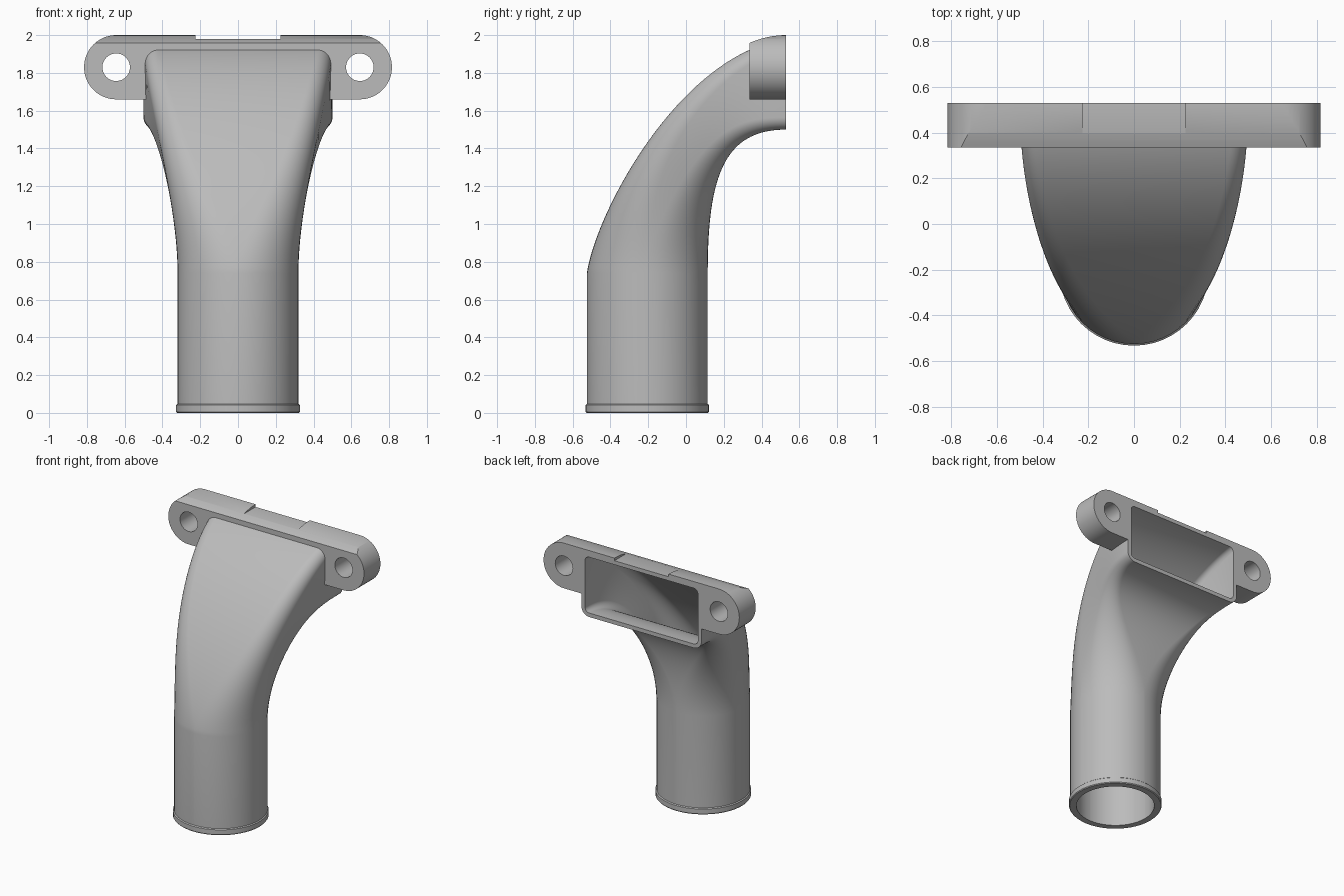
import bpy, bmesh, math
from mathutils import Vector

cube = bpy.data.objects.get("Cube")
if cube:
    bpy.data.objects.remove(cube, do_unlink=True)

grey = bpy.data.materials.new("plain grey")
grey.use_nodes = True
grey.diffuse_color = (0.5, 0.5, 0.5, 1)
grey.node_tree.nodes["Principled BSDF"].inputs["Base Color"].default_value = (0.5, 0.5, 0.5, 1)

RADIUS, AXIS_Y, BEND_Z = 0.32, -0.205, 0.74
BACK_Y, FLANGE_Y = 0.53, 0.335
# Side profiles of the bend, as cubic curves in (y, z)
FRONT = [(-0.525, BEND_Z), (-0.475, 1.07), (-0.03, 1.9), (BACK_Y, 1.98)]
REAR = [(0.115, BEND_Z), (0.115, 1.25), (0.2, 1.5), (BACK_Y, 1.5)]


def make_object(name, bm):
    bmesh.ops.recalc_face_normals(bm, faces=bm.faces)
    mesh = bpy.data.meshes.new(name)
    bm.to_mesh(mesh)
    bm.free()
    mesh.materials.append(grey)
    ob = bpy.data.objects.new(name, mesh)
    bpy.context.collection.objects.link(ob)
    return ob


def bezier(points, t):
    a, b, c, d = (Vector((0, y, z)) for y, z in points)
    u = 1 - t
    return a * u**3 + b * 3 * u * u * t + c * 3 * u * t * t + d * t**3


def rounded_section(centre, across, a, b, r, steps=12):
    """Rounded rectangle with half sizes a (along x) and b (along 'across')."""
    ring = []
    for q, (sx, sy) in enumerate([(1, 1), (-1, 1), (-1, -1), (1, -1)]):
        for i in range(steps + 1):
            ang = (q + (i + 0.02) / (steps + 0.04)) * math.pi / 2
            px = sx * (a - r) + r * math.cos(ang)
            py = sy * (b - r) + r * math.sin(ang)
            ring.append(centre + Vector((px, 0, 0)) + across * py)
    return ring


def round_ring(z, r):
    return rounded_section(Vector((0, AXIS_Y, z)), Vector((0, -1, 0)), r, r, r)


def bend_rings(wall_start, wall_end, count=36):
    """Sections that turn from the round pipe to the wide outlet."""
    rings = []
    for i in range(count + 1):
        t = i / count
        s = t * t * (3 - 2 * t)
        f, k = bezier(FRONT, t), bezier(REAR, t)
        wall = wall_start + (wall_end - wall_start) * s
        half = (f - k).length / 2
        width = RADIUS + (0.5 - RADIUS) * s
        corner = min(half, width) * (1 - s) + 0.065 * s
        rings.append(rounded_section((f + k) / 2, (f - k).normalized(),
                                     width - wall, half - wall, corner - wall))
    return rings


def loft(bm, rings, closed=False):
    loops = [[bm.verts.new(p) for p in ring] for ring in rings]
    pairs = list(zip(loops, loops[1:])) + ([(loops[-1], loops[0])] if closed else [])
    for lo, hi in pairs:
        n = len(lo)
        for i in range(n):
            j = (i + 1) % n
            bm.faces.new((lo[i], lo[j], hi[j], hi[i]))
    if not closed:
        bm.faces.new(loops[0])
        bm.faces.new(loops[-1])


def prism(name, outline, direction):
    bm = bmesh.new()
    face = bm.faces.new([bm.verts.new(p) for p in outline])
    out = bmesh.ops.extrude_face_region(bm, geom=[face])
    moved = [v for v in out["geom"] if isinstance(v, bmesh.types.BMVert)]
    bmesh.ops.translate(bm, vec=direction, verts=moved)
    return make_object(name, bm)


def boolean(target, cutter, operation):
    cutter.hide_render = True
    mod = target.modifiers.new("cut", 'BOOLEAN')
    mod.operation, mod.solver, mod.object = operation, 'EXACT', cutter
    bpy.context.view_layer.objects.active = target
    bpy.ops.object.modifier_apply(modifier=mod.name)
    bpy.data.objects.remove(cutter, do_unlink=True)


def smooth(ob):
    bpy.ops.object.select_all(action='DESELECT')
    ob.select_set(True)
    bpy.context.view_layer.objects.active = ob
    bpy.ops.object.shade_smooth_by_angle(angle=math.radians(30))


# Hollow duct: rim, round pipe and flared bend, then back down the inside
outer = [round_ring(0, 0.322), round_ring(0.006, 0.327), round_ring(0.042, 0.327),
         round_ring(0.048, RADIUS)] + bend_rings(0, 0)
inner = [round_ring(0, RADIUS - 0.045)] + bend_rings(0.045, 0.03)
bm = bmesh.new()
loft(bm, outer + inner[::-1], closed=True)
duct = make_object("duct", bm)
smooth(duct)

# Mounting flange: a bar with round ends
LUG_X, LUG_Z, LUG_R = 0.645, 1.83, 0.17
outline = []
for side in (1, -1):
    for i in range(33):
        a = side * (math.pi / 2 - math.pi * i / 32)
        if side < 0:
            a = -math.pi / 2 - math.pi * i / 32
        outline.append(Vector((side * LUG_X + LUG_R * math.cos(a), FLANGE_Y,
                               LUG_Z + LUG_R * math.sin(a))))
depth = BACK_Y - FLANGE_Y
flange = prism("mounting_flange", outline, Vector((0, depth, 0)))

# Arched top that slopes down towards the front
arch = [Vector((-1, BACK_Y + 0.1, 1.5)), Vector((-1, FLANGE_Y - 0.1, 1.5))]
for i in range(-4, 17):
    y = FLANGE_Y + depth * i / 12
    arch.append(Vector((-1, y, 2 - 0.042 * (max(BACK_Y - y, 0) / depth) ** 2)))
boolean(flange, prism("arch_cutter", arch, Vector((2, 0, 0))), 'INTERSECT')

# Shallow notch in the middle of the top
notch = [Vector((x, 0.2, z)) for x, z in
         [(-0.225, 1.98), (0.225, 1.98), (0.225, 2.1), (-0.225, 2.1)]]
boolean(flange, prism("notch_cutter", notch, Vector((0, 0.5, 0))), 'DIFFERENCE')

# Screw holes
for side in (1, -1):
    hole = [Vector((side * LUG_X + 0.073 * math.cos(i * math.pi / 20), 0.2,
                    LUG_Z + 0.073 * math.sin(i * math.pi / 20))) for i in range(40)]
    boolean(flange, prism("hole_cutter", hole, Vector((0, 0.5, 0))), 'DIFFERENCE')

# Opening that seats the flange in the middle of the duct wall
seat = bend_rings(0.015, 0.015)
seat.append([p + Vector((0, 0.1, 0)) for p in seat[-1]])
bm = bmesh.new()
loft(bm, seat)
boolean(flange, make_object("seat_cutter", bm), 'DIFFERENCE')
smooth(flange)
